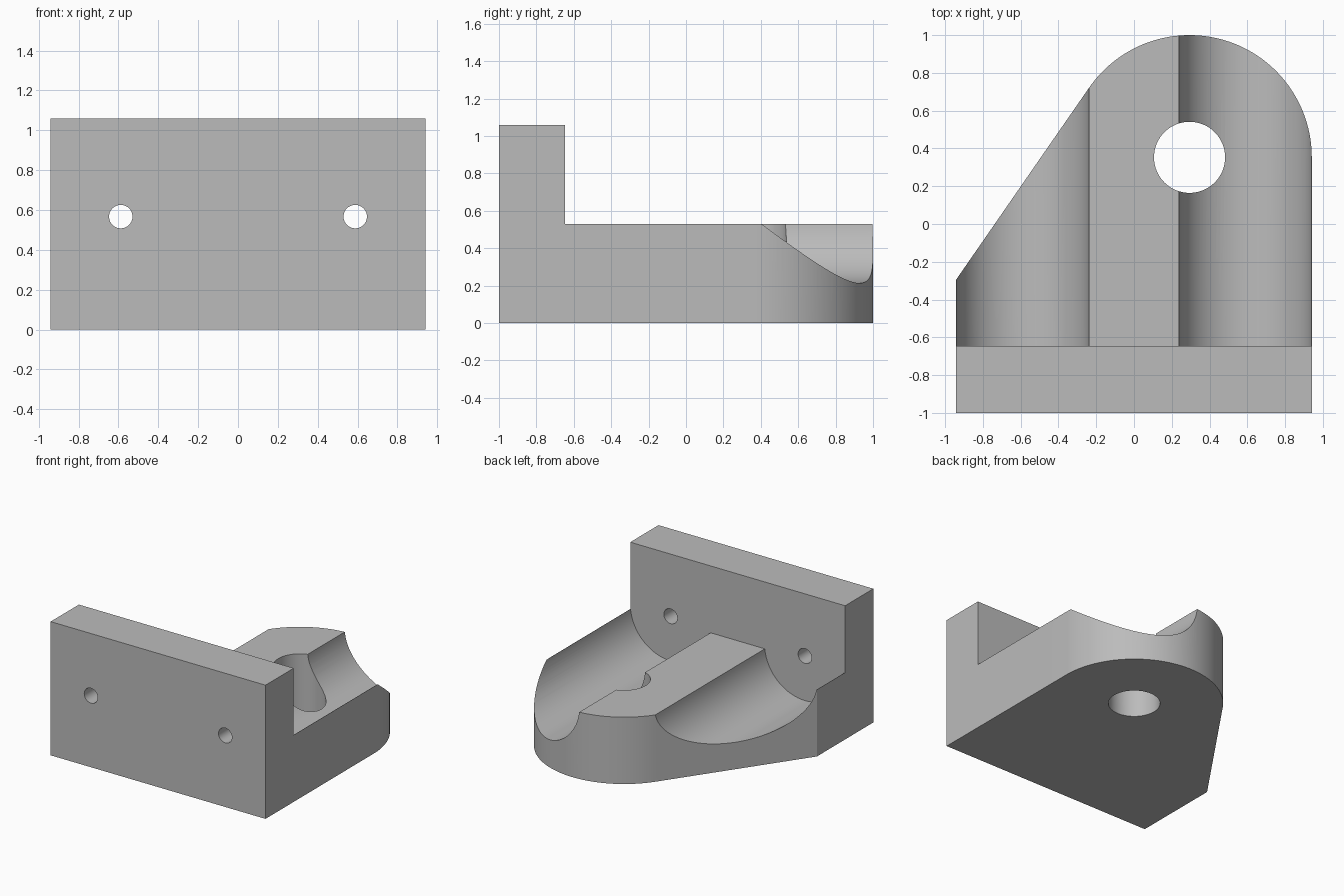
import bpy
import bmesh
from math import sin, cos, pi, acos, atan2, hypot, sqrt
from mathutils import Vector

cube = bpy.data.objects.get("Cube")
if cube:
    bpy.data.objects.remove(cube, do_unlink=True)

U = 1 / 17                       # drawing unit
HALF_W, HEIGHT, BASE_H = 16 * U, 18 * U, 9 * U
WALL_BACK = -11 * U              # rear face of the upright wall
LUG = Vector((5 * U, 6 * U))     # centre of the rounded lug and its bore
LUG_R, BORE_R = 11 * U, 3.2 * U
GROOVE_X, GROOVE_Z, GROOVE_R = 10 * U, 9.63 * U, 6 * U
BOLT_R = U

metal = bpy.data.materials.new("plain grey")
metal.use_nodes = True
grey = (0.5, 0.5, 0.5, 1)
metal.diffuse_color = grey
metal.node_tree.nodes["Principled BSDF"].inputs["Base Color"].default_value = grey


def arc(cx, cy, r, start, end, steps):
    return [(cx + r * cos(start + (end - start) * i / steps),
             cy + r * sin(start + (end - start) * i / steps)) for i in range(steps + 1)]


def prism(name, outline, axis, low, high):
    """Extrude a closed outline along y or z."""
    place = (lambda p: (p[0], low, p[1])) if axis == "y" else (lambda p: (p[0], p[1], low))
    bm = bmesh.new()
    face = bm.faces.new([bm.verts.new(place(p)) for p in outline])
    new = bmesh.ops.extrude_face_region(bm, geom=[face])["geom"]
    shift = Vector((0, high - low, 0) if axis == "y" else (0, 0, high - low))
    bmesh.ops.translate(bm, vec=shift, verts=[v for v in new if isinstance(v, bmesh.types.BMVert)])
    bmesh.ops.recalc_face_normals(bm, faces=bm.faces)
    mesh = bpy.data.meshes.new(name)
    bm.to_mesh(mesh)
    bm.free()
    mesh.materials.append(metal)
    obj = bpy.data.objects.new(name, mesh)
    bpy.context.collection.objects.link(obj)
    return obj


def circle(cx, cy, r, steps):
    return arc(cx, cy, r, 0, 2 * pi, steps)[:-1]


def cut(body, cutter):
    cutter.hide_render = True
    mod = body.modifiers.new("cut", "BOOLEAN")
    mod.operation, mod.solver, mod.object = "DIFFERENCE", "EXACT", cutter
    bpy.context.view_layer.objects.active = body
    bpy.ops.object.modifier_apply(modifier=mod.name)
    bpy.data.objects.remove(cutter, do_unlink=True)


# Plan outline: square front, rounded lug, straight flank tangent to the lug
corner = Vector((-HALF_W, -5 * U))
to_corner = corner - LUG
tangent = atan2(to_corner.y, to_corner.x) % (2 * pi) - acos(LUG_R / hypot(*to_corner))
plan = [(-HALF_W, -1), (HALF_W, -1)] + arc(LUG.x, LUG.y, LUG_R, 0, tangent, 72) + [tuple(corner)]
bracket = prism("mounting_bracket", plan, "z", 0, HEIGHT)

# Clear the space behind the wall, leaving two round grooves in the base
dip = GROOVE_Z - BASE_H
edge = atan2(-dip, sqrt(GROOVE_R ** 2 - dip ** 2))
clearance = [(-1.3, 1.3), (-1.3, BASE_H)]
for x in (-GROOVE_X, GROOVE_X):
    clearance += arc(x, GROOVE_Z, GROOVE_R, pi - edge, 2 * pi + edge, 48)
clearance += [(1.3, BASE_H), (1.3, 1.3)]
cut(bracket, prism("clearance_cutter", clearance, "y", WALL_BACK, 1.3))

# Vertical bore and the two bolt holes through the wall
cut(bracket, prism("bore_cutter", circle(LUG.x, LUG.y, BORE_R, 64), "z", -0.2, 1.3))
for x in (-GROOVE_X, GROOVE_X):
    cut(bracket, prism("bolt_cutter", circle(x, GROOVE_Z, BOLT_R, 40), "y", -1.2, WALL_BACK + 0.1))

# Smooth curved walls, crisp edges
bpy.ops.object.select_all(action="DESELECT")
bracket.select_set(True)
bpy.context.view_layer.objects.active = bracket
bpy.ops.object.shade_smooth_by_angle(angle=pi / 9)
